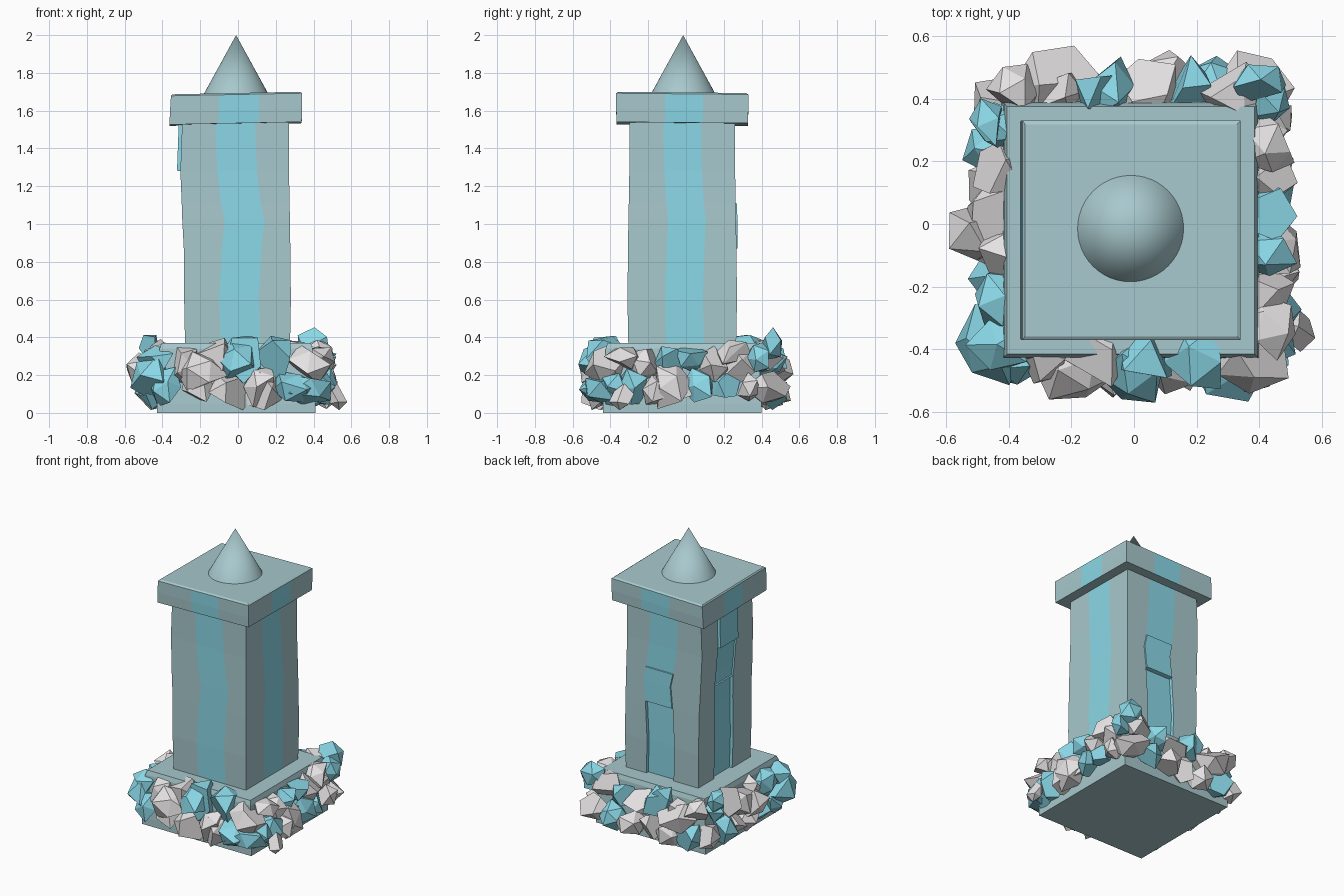
import bpy, bmesh, math, random
from mathutils import Vector, Euler

if "Cube" in bpy.data.objects:
    bpy.data.objects.remove(bpy.data.objects["Cube"])

random.seed(11)


def material(name, rgb):
    m = bpy.data.materials.new(name)
    m.diffuse_color = (*rgb, 1)
    m.use_nodes = True
    m.node_tree.nodes["Principled BSDF"].inputs["Base Color"].default_value = m.diffuse_color
    return m


STONE = material("teal grey stone", (0.39, 0.58, 0.61))
CYAN = material("cyan", (0.27, 0.72, 0.84))
GREY = material("pale grey rock", (0.78, 0.76, 0.77))


def finish(name, bm, mats):
    bmesh.ops.recalc_face_normals(bm, faces=bm.faces)
    me = bpy.data.meshes.new(name)
    bm.to_mesh(me)
    bm.free()
    ob = bpy.data.objects.new(name, me)
    bpy.context.collection.objects.link(ob)
    for m in mats:
        me.materials.append(m)
    return ob


def block(name, cx, cy, rows, striped=True, panels=()):
    """Square tower section; rows = (z, half width, left bulge, stripe shift).
    panels = (side, zmin, zmax, depth) push stripe faces in or out."""
    bm = bmesh.new()
    rings = []
    for z, h, bulge, s in rows:
        x0, x1, y0, y1 = cx - h - bulge, cx + h, cy - h, cy + h
        s0, s1, t0, t1 = s - 0.1, s + 0.11, s / 2 - 0.11, s / 2 + 0.09
        pts = [(x0, y0), (s0, y0), (s1, y0), (x1, y0), (x1, t0), (x1, t1),
               (x1, y1), (s1, y1), (s0, y1), (x0, y1), (x0, t1), (x0, t0)]
        rings.append([bm.verts.new((x, y, z)) for x, y in pts])
    groups = [[] for _ in panels]
    for lo, hi in zip(rings, rings[1:]):
        zc = (lo[0].co.z + hi[0].co.z) / 2
        for i in range(12):
            j = (i + 1) % 12
            f = bm.faces.new((lo[i], lo[j], hi[j], hi[i]))
            if striped and i % 3 == 1 and zc < 1.685:
                f.material_index = 1
                for g, (side, za, zb, d) in zip(groups, panels):
                    if side == i // 3 and za < zc < zb:
                        g.append(f)
    bm.faces.new(rings[0][::-1])
    bm.faces.new(rings[-1])
    bm.normal_update()
    for g, p in zip(groups, panels):
        bmesh.ops.inset_region(bm, faces=g, thickness=0.002, depth=p[3], use_even_offset=True)
    return finish(name, bm, (STONE, CYAN))


# Plinth, crooked shaft (sides: 2 back, 3 left) and overhanging cap
block("plinth", -0.01, -0.02, [(0, .42, 0, 0), (.05, .42, 0, 0), (.34, .405, 0, 0), (.37, .395, 0, 0)],
      striped=False)
block("shaft", -0.01, -0.02, [
    (0.34, .285, -.015, .01), (0.60, .29, -.015, 0), (0.87, .287, -.01, .015), (1.02, .285, 0, .03),
    (1.11, .283, .005, .01), (1.28, .28, .015, -.01), (1.55, .28, .005, -.02)],
    panels=[(2, 0.3, 0.87, -0.02), (2, 0.87, 1.11, 0.007),
            (3, 0.3, 1.02, -0.02), (3, 1.02, 1.28, -0.01), (3, 1.28, 1.6, 0.018)])
cap = block("cap", -0.01, -0.02, [
    (1.53, .347, .006, 0), (1.60, .35, 0, 0), (1.682, .35, -.005, 0), (1.69, .338, 0, 0)])
for v in cap.data.vertices:
    v.co.z += 0.02 * v.co.x - 0.01 * v.co.y

# Spire
bpy.ops.mesh.primitive_cone_add(vertices=48, radius1=0.17, depth=0.31, location=(-0.01, -0.015, 1.845))
spire = bpy.context.object
spire.name = "spire"
spire.data.materials.append(STONE)
bpy.ops.object.shade_smooth_by_angle(angle=math.radians(40))


def rock(name, x, y, z, r, mat):
    """Angular convex rock from ten jittered icosahedron corners, kept above the ground."""
    src = bmesh.new()
    bmesh.ops.create_icosphere(src, subdivisions=1, radius=1)
    corners = [v.co.copy() for v in src.verts]
    src.free()
    rot = Euler([random.uniform(0, 6.28) for _ in range(3)]).to_matrix()
    stretch = Vector([random.uniform(0.85, 1.2) for _ in range(3)])
    bm = bmesh.new()
    for co in random.sample(corners, 10):
        p = rot @ (co * random.uniform(0.85, 1.2)) * stretch * r
        bm.verts.new((x + p.x, y + p.y, max(0.015, z + p.z)))
    hull = bmesh.ops.convex_hull(bm, input=bm.verts)
    junk = {e for e in hull["geom_interior"] + hull["geom_unused"] if isinstance(e, bmesh.types.BMVert)}
    bmesh.ops.delete(bm, geom=list(junk), context='VERTS')
    bmesh.ops.dissolve_limit(bm, angle_limit=math.radians(15), verts=bm.verts, edges=bm.edges)
    finish(name, bm, (mat,))


# Large rocks: (x, y, z, radius)
BIG_CYAN = [(-.45, -.39, .17, .12), (0, -.46, .26, .12), (.37, -.42, .14, .125),
            (-.09, .43, .28, .11), (.40, .44, .36, .085), (-.46, .32, .35, .08)]
BIG_GREY = [(-.19, -.46, .21, .125), (.13, -.45, .14, .10), (-.49, -.02, .22, .105),
            (-.25, .45, .24, .115), (.43, .25, .31, .09), (.53, -.34, .08, .06), (.45, -.1, .15, .11)]
for mat, items in ((CYAN, BIG_CYAN), (GREY, BIG_GREY)):
    for n, p in enumerate(items):
        rock(f"large_rock_{n}", *p, mat)

# Smaller rocks in two staggered tiers per side (c = cyan, g = grey)
TIERS = (("front", "cgggc", "ggccg"), ("right", "ccggccg", "ggccggc"),
         ("back", "gcgggc", "gcgcgg"), ("left", "gcggcc", "cgggcc"))
for k, (side, *tiers) in enumerate(TIERS):
    a = k * math.pi / 2
    for tier, colours in enumerate(tiers):
        count = len(colours)
        for n, c in enumerate(colours):
            t = -0.42 + 0.84 * (n + 0.25 + 0.5 * tier) / count
            r = (0.04 + 0.34 / count) * random.uniform(0.9, 1.1)
            out = 0.435 - 0.01 * tier
            x = t * math.cos(a) + out * math.sin(a)
            y = t * math.sin(a) - out * math.cos(a)
            z = (0.12, 0.27)[tier] + random.uniform(-0.02, 0.03)
            rock(f"{side}_rock_{tier}_{n}", x, y, z, r, CYAN if c == "c" else GREY)
